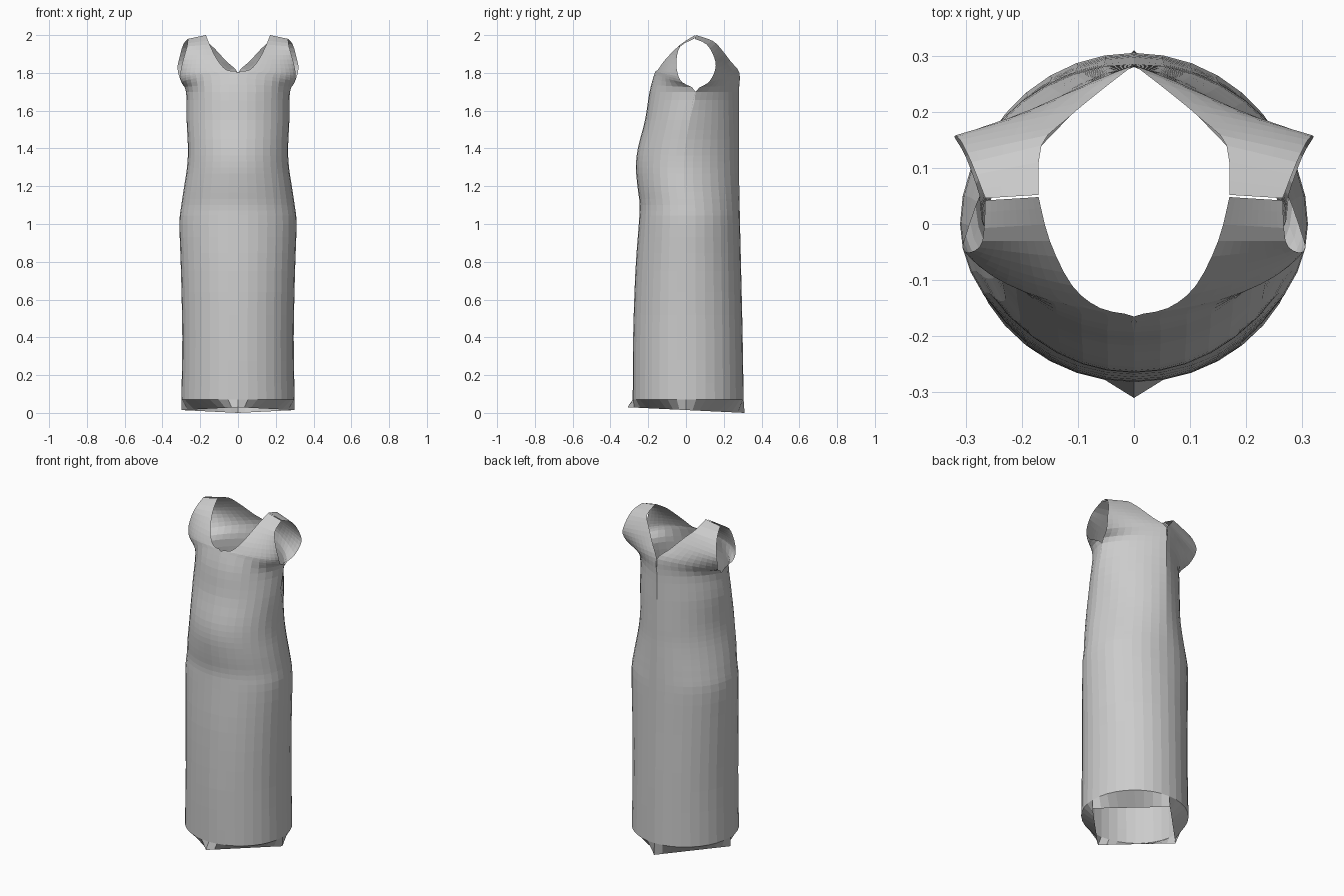
import bpy, bmesh, math
from mathutils import Vector

cube = bpy.data.objects.get("Cube")
if cube:
    bpy.data.objects.remove(cube, do_unlink=True)

fabric = bpy.data.materials.new("light grey fabric")
fabric.use_nodes = True
colour = (0.6, 0.6, 0.6, 1)
fabric.diffuse_color = colour
fabric.node_tree.nodes["Principled BSDF"].inputs["Base Color"].default_value = colour

COLUMNS = 9   # facets from centre line to side seam
STEPS = 3     # facets between two measured rows

# Body: height, front y, half width, back y, side seam y, back roundness
BODY = [
    (.07, -.282, .30, .305, 0, 1),
    (.4, -.28, .295, .30, 0, 1),
    (.75, -.268, .302, .292, 0, 1),
    (1.0, -.25, .31, .286, 0, 1),
    (1.1, -.245, .30, .284, 0, .95),
    (1.2, -.257, .285, .282, -.01, .9),
    (1.3, -.265, .27, .28, -.01, .85),
    (1.4, -.255, .265, .28, -.005, .8),
    (1.55, -.217, .272, .28, .02, .65),
    (1.7, -.193, .275, .28, .05, .45),
]

# Yokes: neck edge point, armhole edge point, roundness
FRONT_YOKE = [
    ((0, -.165, 1.8), (.30, -.02, 1.75), .85),
    ((.06, -.15, 1.815), (.305, -.045, 1.8), .6),
    ((.11, -.11, 1.87), (.29, -.05, 1.87), .3),
    ((.15, -.03, 1.95), (.27, -.03, 1.94), .1),
    ((.17, .048, 2.0), (.265, .042, 1.98), 0),
]
BACK_YOKE = [
    ((0, .283, 1.8), (.30, .12, 1.75), .25),
    ((.06, .237, 1.86), (.32, .155, 1.82), .1),
    ((.12, .187, 1.925), (.31, .15, 1.88), .1),
    ((.165, .14, 1.97), (.29, .11, 1.95), 0),
    ((.17, .052, 2.0), (.265, .046, 1.98), 0),
]


def spline(a, b, c, d, t):
    """Catmull-Rom blend from b to c."""
    return (b * 2 + (c - a) * t + (a * 2 - b * 5 + c * 4 - d) * t * t
            + (b * 3 - a - c * 3 + d) * t ** 3) / 2


def refine(rows):
    """Put extra rows between the measured ones."""
    out = []
    for i in range(len(rows) - 1):
        near = [rows[max(i - 1, 0)], rows[i], rows[i + 1], rows[min(i + 2, len(rows) - 1)]]
        for s in range(STEPS):
            out.append(tuple(spline(*(r[k] for r in near), s / STEPS) for k in range(3)))
    return out + [rows[-1]]


def cross_row(inner, outer, roundness):
    """Points from the centre or neck to the side, between a chord and an arc."""
    points = []
    for i in range(COLUMNS + 1):
        t = i / COLUMNS
        angle = t * math.pi / 2
        chord = inner.lerp(outer, t)
        arc = Vector((inner.x + (outer.x - inner.x) * math.sin(angle),
                      outer.y + (inner.y - outer.y) * math.cos(angle), chord.z))
        points.append(chord.lerp(arc, roundness))
    return points


def make_panel(name, rows, flip):
    bm = bmesh.new()
    grid = [[bm.verts.new(p) for p in cross_row(*row)] for row in rows]
    for low, high in zip(grid, grid[1:]):
        for i in range(COLUMNS):
            quad = [low[i], low[i + 1], high[i + 1], high[i]]
            bm.faces.new(quad[::-1] if flip else quad)
    mesh = bpy.data.meshes.new(name)
    bm.to_mesh(mesh)
    bm.free()
    mesh.materials.append(fabric)
    panel = bpy.data.objects.new(name, mesh)
    bpy.context.collection.objects.link(panel)
    mirror = panel.modifiers.new("mirror", "MIRROR")
    mirror.use_clip = True
    mirror.merge_threshold = .0005


def panel_rows(front):
    # Square hem with its corners at the centre lines and side seams
    hem_y, hem_z = (-.31, .03) if front else (.31, 0)
    hem = (Vector((0, hem_y, hem_z)), Vector((.30, 0, .015)), 0)
    rows = []
    for z, front_y, half, back_y, seam, back_round in BODY:
        rows.append((Vector((0, front_y if front else back_y, z)),
                     Vector((half, seam, z)), 1 if front else back_round))
    for neck, arm, roundness in (FRONT_YOKE if front else BACK_YOKE):
        rows.append((Vector(neck), Vector(arm), roundness))
    return [hem] + refine(rows)


make_panel("dress_front", panel_rows(True), False)
make_panel("dress_back", panel_rows(False), True)
